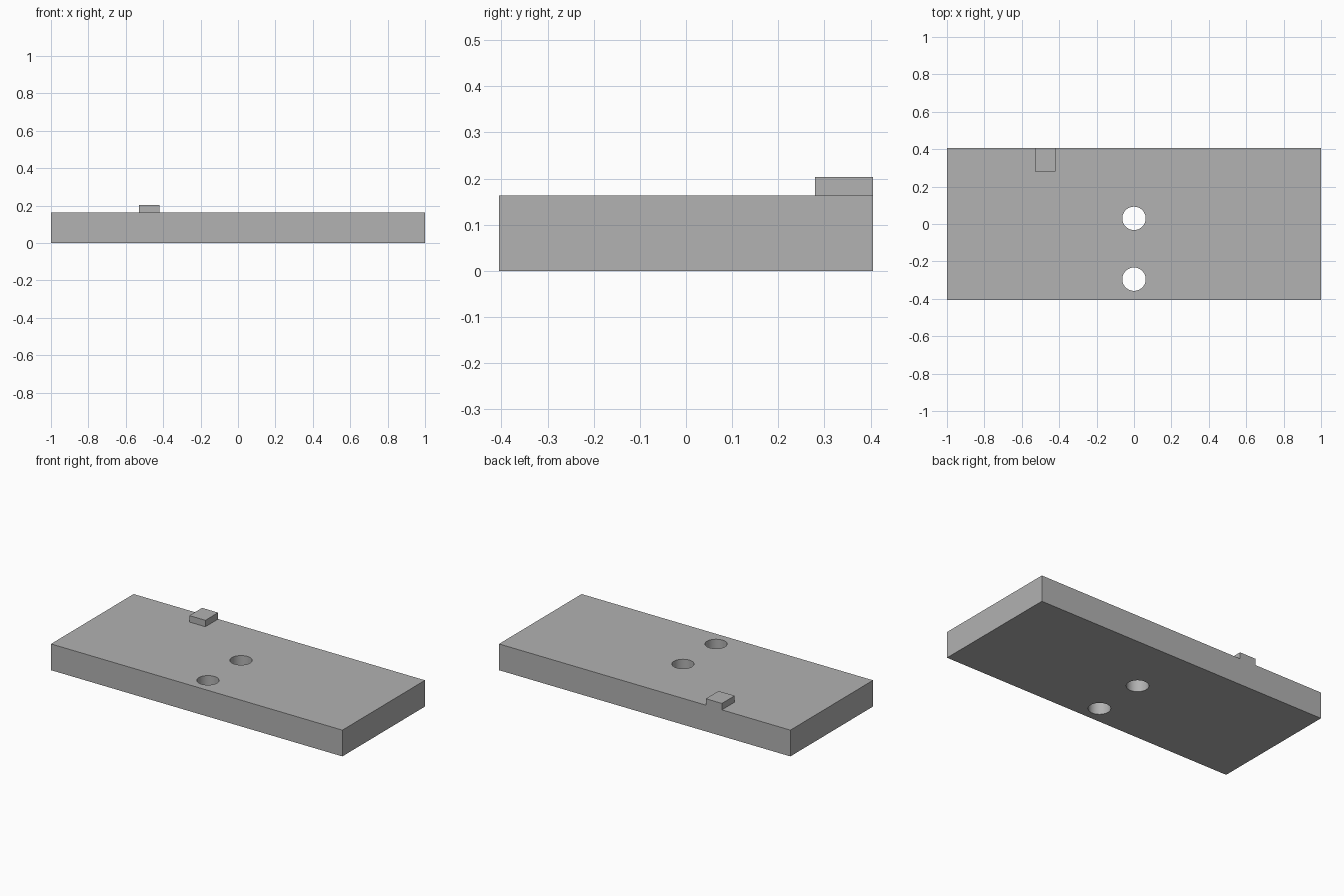
import bpy

cube = bpy.data.objects.get("Cube")
if cube:
    bpy.data.objects.remove(cube, do_unlink=True)

WIDTH, DEPTH, THICKNESS = 2.0, 0.81, 0.163
HOLE_RADIUS = 0.0625

grey = bpy.data.materials.new("plain grey")
grey.use_nodes = True
colour = (0.445, 0.445, 0.445, 1)
grey.diffuse_color = colour
grey.node_tree.nodes["Principled BSDF"].inputs["Base Color"].default_value = colour


def box(name, low, high):
    centre = [(a + b) / 2 for a, b in zip(low, high)]
    bpy.ops.mesh.primitive_cube_add(size=1, location=centre)
    obj = bpy.context.object
    obj.name = name
    obj.scale = [b - a for a, b in zip(low, high)]
    bpy.ops.object.transform_apply(location=True, rotation=False, scale=True)
    obj.data.materials.append(grey)
    return obj


def combine(target, tool, operation):
    mod = target.modifiers.new(tool.name, "BOOLEAN")
    mod.operation = operation
    mod.solver = "EXACT"
    mod.object = tool
    bpy.context.view_layer.objects.active = target
    bpy.ops.object.modifier_apply(modifier=mod.name)
    bpy.data.objects.remove(tool, do_unlink=True)


# Flat plate
plate = box("plate", (-WIDTH / 2, -DEPTH / 2, 0), (WIDTH / 2, DEPTH / 2, THICKNESS))

# Raised tab, flush with the back edge
tab = box("tab", (-0.53, 0.28, THICKNESS / 2), (-0.42, DEPTH / 2, 0.203))
combine(plate, tab, "UNION")

# Two round through holes on the centre line
for y in (0.03, -0.295):
    bpy.ops.mesh.primitive_cylinder_add(
        vertices=48, radius=HOLE_RADIUS, depth=1, location=(0, y, 0))
    drill = bpy.context.object
    drill.name = "hole_cutter"
    drill.hide_render = True
    drill.data.materials.append(grey)
    combine(plate, drill, "DIFFERENCE")

# Smooth hole walls, sharp plate edges
bpy.ops.object.select_all(action="DESELECT")
plate.select_set(True)
bpy.context.view_layer.objects.active = plate
bpy.ops.object.shade_smooth_by_angle()
